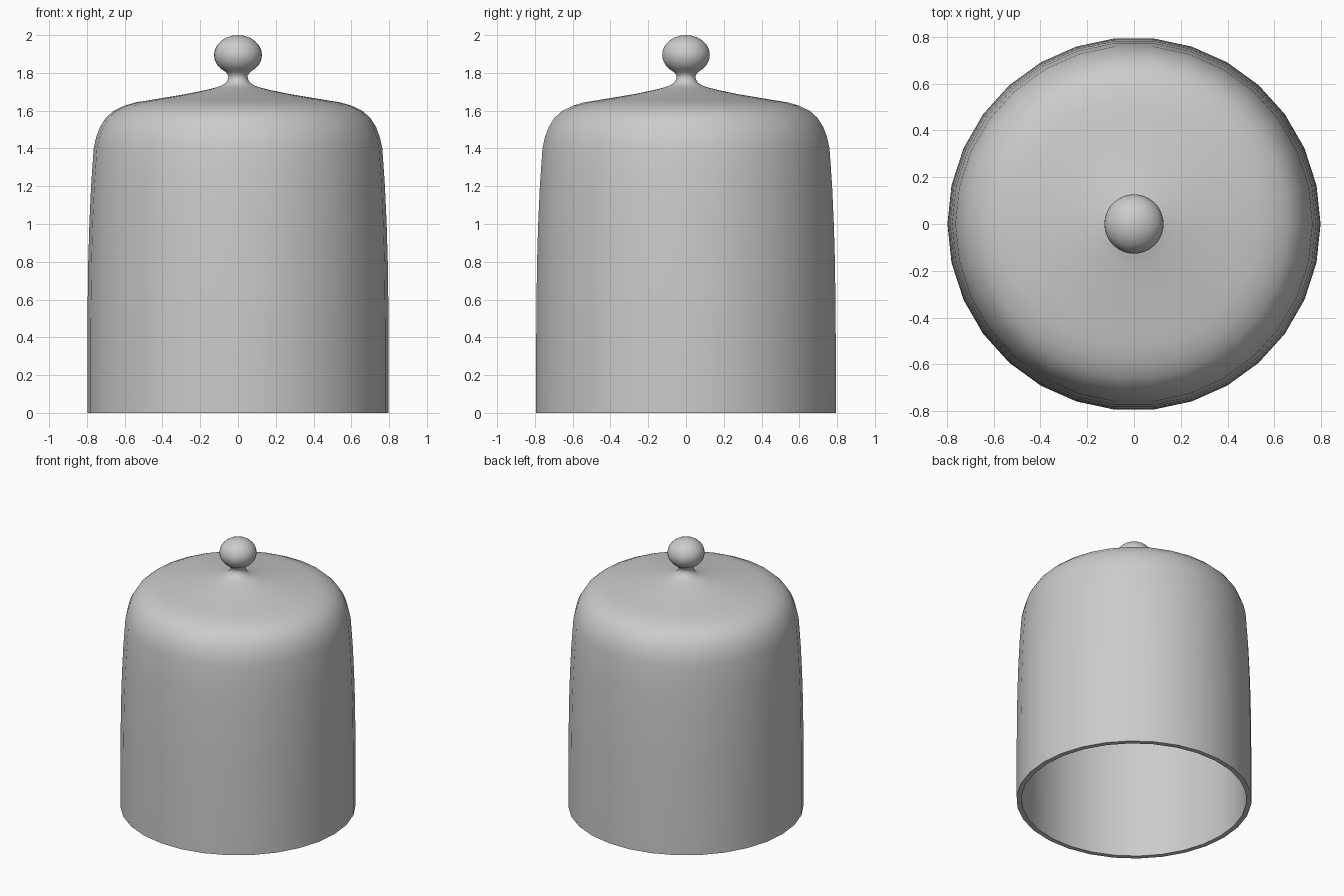
import bpy, bmesh, math

if "Cube" in bpy.data.objects:
    bpy.data.objects.remove(bpy.data.objects["Cube"])

SIDES = 30


def lathe(name, profile):
    """Revolve a closed (radius, z) profile around the z axis."""
    bm = bmesh.new()
    verts = [bm.verts.new((r, 0, z)) for r, z in profile]
    edges = [bm.edges.new(pair) for pair in zip(verts, verts[1:])]
    bmesh.ops.spin(bm, geom=verts + edges, cent=(0, 0, 0), axis=(0, 0, 1),
                   angle=2 * math.pi, steps=SIDES, use_duplicate=False)
    bmesh.ops.remove_doubles(bm, verts=bm.verts, dist=0.0005)
    bmesh.ops.recalc_face_normals(bm, faces=bm.faces)
    mesh = bpy.data.meshes.new(name)
    bm.to_mesh(mesh)
    bm.free()
    obj = bpy.data.objects.new(name, mesh)
    bpy.context.collection.objects.link(obj)
    bpy.context.view_layer.objects.active = obj
    obj.select_set(True)
    bpy.ops.object.shade_smooth_by_angle(angle=math.radians(40))
    return obj


# outer wall, rounded shoulder and gently rising top
outer = [(0.798, 0), (0.797, 0.5), (0.793, 0.8), (0.787, 1.0), (0.778, 1.2),
         (0.764, 1.4), (0.751, 1.46), (0.73, 1.515), (0.70, 1.562),
         (0.66, 1.598), (0.60, 1.627), (0.54, 1.644), (0.466, 1.656),
         (0.37, 1.672), (0.28, 1.687), (0.175, 1.708), (0.12, 1.722),
         (0.085, 1.734), (0.062, 1.75)]

# neck and slightly flattened ball knob
neck = [(0.052, 1.768), (0.051, 1.785)]
knob = [(0.127 * math.sin(a), 1.895 + 0.105 * math.cos(a))
        for a in (math.radians(150 - 15 * i) for i in range(11))]

# hollow inside, parallel to the outer wall
inner = [(0, 1.685), (0.12, 1.68), (0.28, 1.652), (0.466, 1.622),
         (0.59, 1.593), (0.64, 1.569), (0.675, 1.538), (0.70, 1.50),
         (0.719, 1.45), (0.730, 1.39), (0.744, 1.2), (0.753, 1.0),
         (0.759, 0.8), (0.763, 0.5), (0.764, 0), (0.798, 0)]

lathe("bell_cover", outer + neck + knob + inner)
